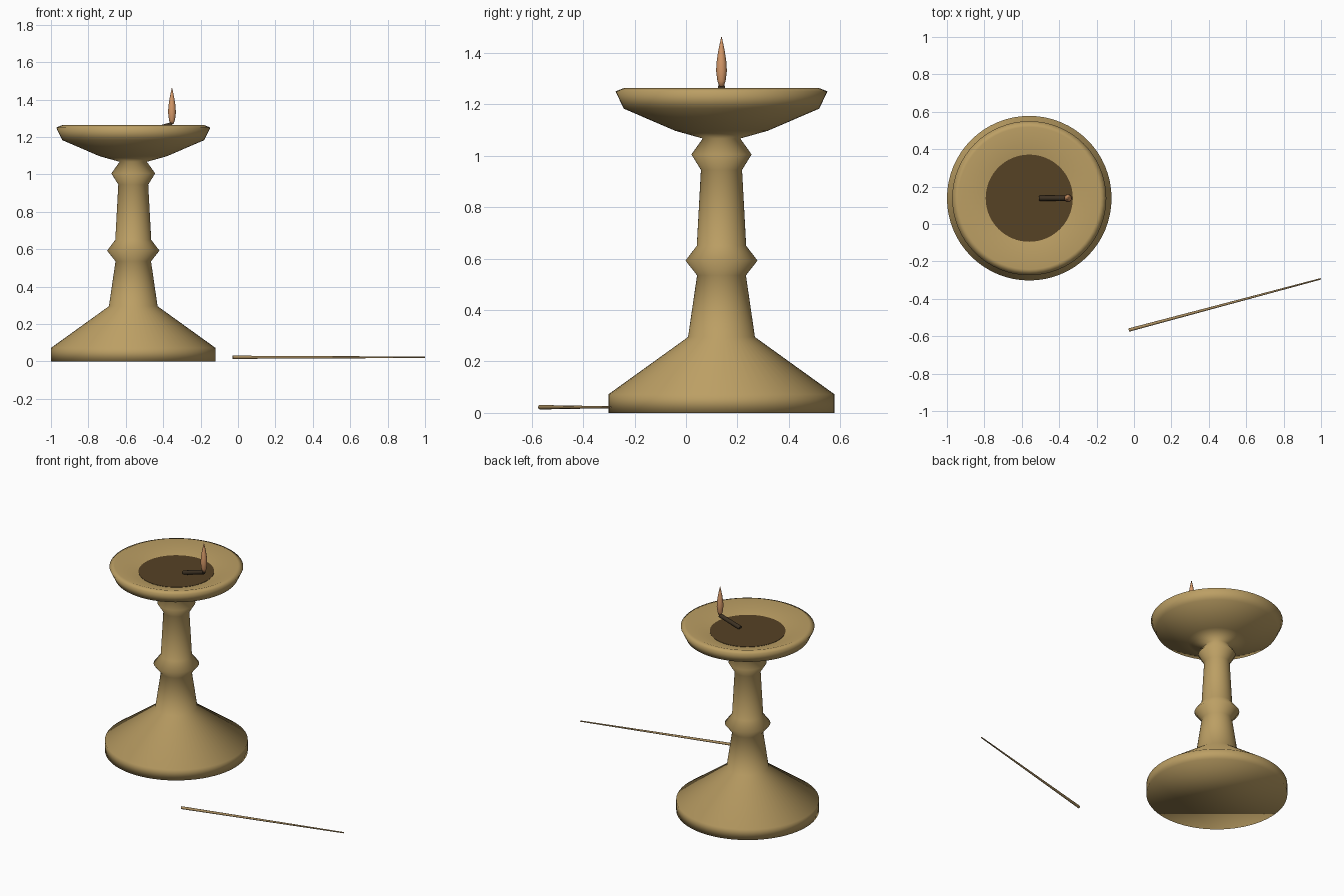
import bpy, bmesh, math
from mathutils import Vector

if "Cube" in bpy.data.objects:
    bpy.data.objects.remove(bpy.data.objects["Cube"])

CX, CY = -0.56, 0.138  # axis of the stand


def material(name, rgb):
    m = bpy.data.materials.new(name)
    m.diffuse_color = (*rgb, 1)
    m.use_nodes = True
    m.node_tree.nodes["Principled BSDF"].inputs["Base Color"].default_value = m.diffuse_color
    return m


brass = material("brass", (0.50, 0.345, 0.127))
oil = material("dark_oil", (0.093, 0.054, 0.018))
char = material("charred_wick", (0.045, 0.03, 0.016))
fire = material("flame_orange", (0.68, 0.32, 0.14))
wood = material("stick_wood", (0.42, 0.28, 0.12))


def lathe(name, profile, mat, segments=64, origin=(0, 0, 0), axis=(0, 0, 1), smooth=True):
    """Revolve (radius, height) points; end rings get capped, zero radii become poles."""
    bm = bmesh.new()
    rings = []
    for r, h in profile:
        if r == 0:
            rings.append([bm.verts.new((0, 0, h))])
        else:
            rings.append([bm.verts.new((r * math.cos(a), r * math.sin(a), h))
                          for a in (2 * math.pi * i / segments for i in range(segments))])
    for a, b in zip(rings, rings[1:]):
        for i in range(segments):
            j = (i + 1) % segments
            if len(a) == 1:
                bm.faces.new((a[0], b[j], b[i]))
            elif len(b) == 1:
                bm.faces.new((a[i], a[j], b[0]))
            else:
                bm.faces.new((a[i], a[j], b[j], b[i]))
    if len(rings[0]) > 1:
        bm.faces.new(rings[0][::-1])
    if len(rings[-1]) > 1:
        bm.faces.new(rings[-1])
    for f in bm.faces:
        f.smooth = smooth
    mesh = bpy.data.meshes.new(name)
    bm.to_mesh(mesh)
    bm.free()
    mesh.materials.append(mat)
    ob = bpy.data.objects.new(name, mesh)
    ob.location = origin
    ob.rotation_euler = Vector(axis).to_track_quat('Z', 'Y').to_euler()
    bpy.context.collection.objects.link(ob)
    return ob


def rod(name, start, end, r0, r1, mat, segments):
    d = Vector(end) - Vector(start)
    ob = lathe(name, [(r0, 0), (r1, d.length)], mat, segments, start, d)
    for f in ob.data.polygons:
        f.use_smooth = len(f.vertices) == 4
    return ob


# Turned stand: flared foot, two collars, shallow bowl with its inner slope
stand = lathe("lamp_stand", [
    (0.44, 0), (0.44, 0.072), (0.13, 0.295), (0.095, 0.535), (0.14, 0.592),
    (0.096, 0.65), (0.08, 0.945), (0.117, 1.005), (0.073, 1.067),
    (0.18, 1.097), (0.38, 1.183), (0.412, 1.25), (0.38, 1.263),
    (0.233, 1.215)], brass, origin=(CX, CY, 0))

# Pool of oil
pool = lathe("oil_pool", [(0.233, 1.213), (0.233, 1.217)], oil,
             origin=(CX, CY, 0), smooth=False)

# Wick leaning out of the oil
rod("wick", (-0.505, CY, 1.222), (-0.352, CY, 1.267), 0.014, 0.014, char, 10)

# Teardrop flame
lathe("flame", [(0, 1.268), (0.009, 1.271), (0.016, 1.29), (0.021, 1.33),
                (0.019, 1.365), (0.013, 1.405), (0.006, 1.44), (0, 1.466)],
      fire, 16, (-0.353, CY, 0))

# Tapered stick lying beside the lamp
rod("lighting_stick", (-0.028, -0.567, 0.022), (0.999, -0.293, 0.022),
    0.009, 0.004, wood, 10)
